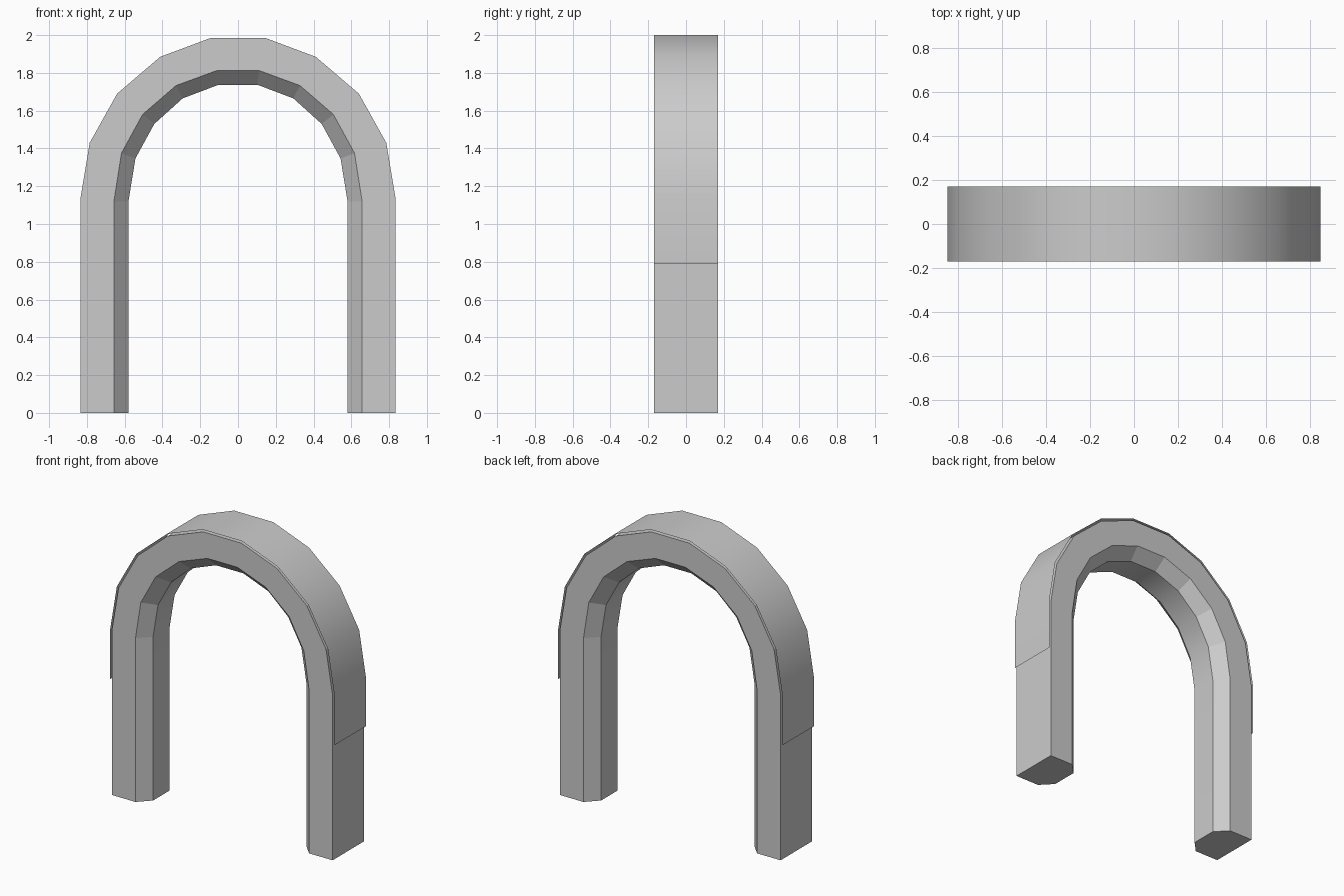
import bpy
import bmesh

if "Cube" in bpy.data.objects:
    bpy.data.objects.remove(bpy.data.objects["Cube"])

HALF_DEPTH = 0.17    # half depth of the arch
INNER_DEPTH = 0.09   # half depth of the inner face, between the chamfers

# Right half of each outline (x, z), from foot to crown
OUTER = [(0.835, 0), (0.835, 1.13), (0.785, 1.43), (0.64, 1.69), (0.412, 1.885), (0.145, 1.985)]
MIDDLE = [(0.657, 0), (0.657, 1.12), (0.617, 1.375), (0.505, 1.58), (0.328, 1.733), (0.113, 1.812)]
INNER = [(0.58, 0), (0.58, 1.12), (0.543, 1.347), (0.443, 1.53), (0.293, 1.665), (0.103, 1.737)]
COVER = [(0.848, 0.79), (0.848, 1.135), (0.798, 1.437), (0.65, 1.70), (0.419, 1.898), (0.148, 2.0)]


def mirrored(half):
    return half + [(-x, z) for x, z in reversed(half)]


def loft(name, rails, closed, smooth_strips):
    """Join rails (half outline, y) into strips; a closed loft gets end caps."""
    bm = bmesh.new()
    rows = [[bm.verts.new((x, y, z)) for x, z in mirrored(half)] for half, y in rails]
    for i in range(len(rows) if closed else len(rows) - 1):
        a, b = rows[i], rows[(i + 1) % len(rows)]
        for j in range(len(a) - 1):
            face = bm.faces.new((a[j], a[j + 1], b[j + 1], b[j]))
            face.smooth = i in smooth_strips
    if closed:
        bm.faces.new([row[0] for row in rows])
        bm.faces.new([row[-1] for row in rows])
        bmesh.ops.recalc_face_normals(bm, faces=bm.faces)
    else:
        # Open sheet: make every face point away from the opening
        bm.normal_update()
        if sum(f.normal.z for f in bm.faces) < 0:
            bmesh.ops.reverse_faces(bm, faces=bm.faces)
    mesh = bpy.data.meshes.new(name)
    bm.to_mesh(mesh)
    bm.free()
    obj = bpy.data.objects.new(name, mesh)
    bpy.context.collection.objects.link(obj)
    return obj


# Solid arch with chamfered inner edges
loft("arch", [(OUTER, -HALF_DEPTH), (MIDDLE, -HALF_DEPTH), (INNER, -INNER_DEPTH),
              (INNER, INNER_DEPTH), (MIDDLE, HALF_DEPTH), (OUTER, HALF_DEPTH)], True, {2})

# Thin smooth cover sheet floating just above the outside
loft("arch_cover", [(COVER, -HALF_DEPTH), (COVER, HALF_DEPTH)], False, {0})
